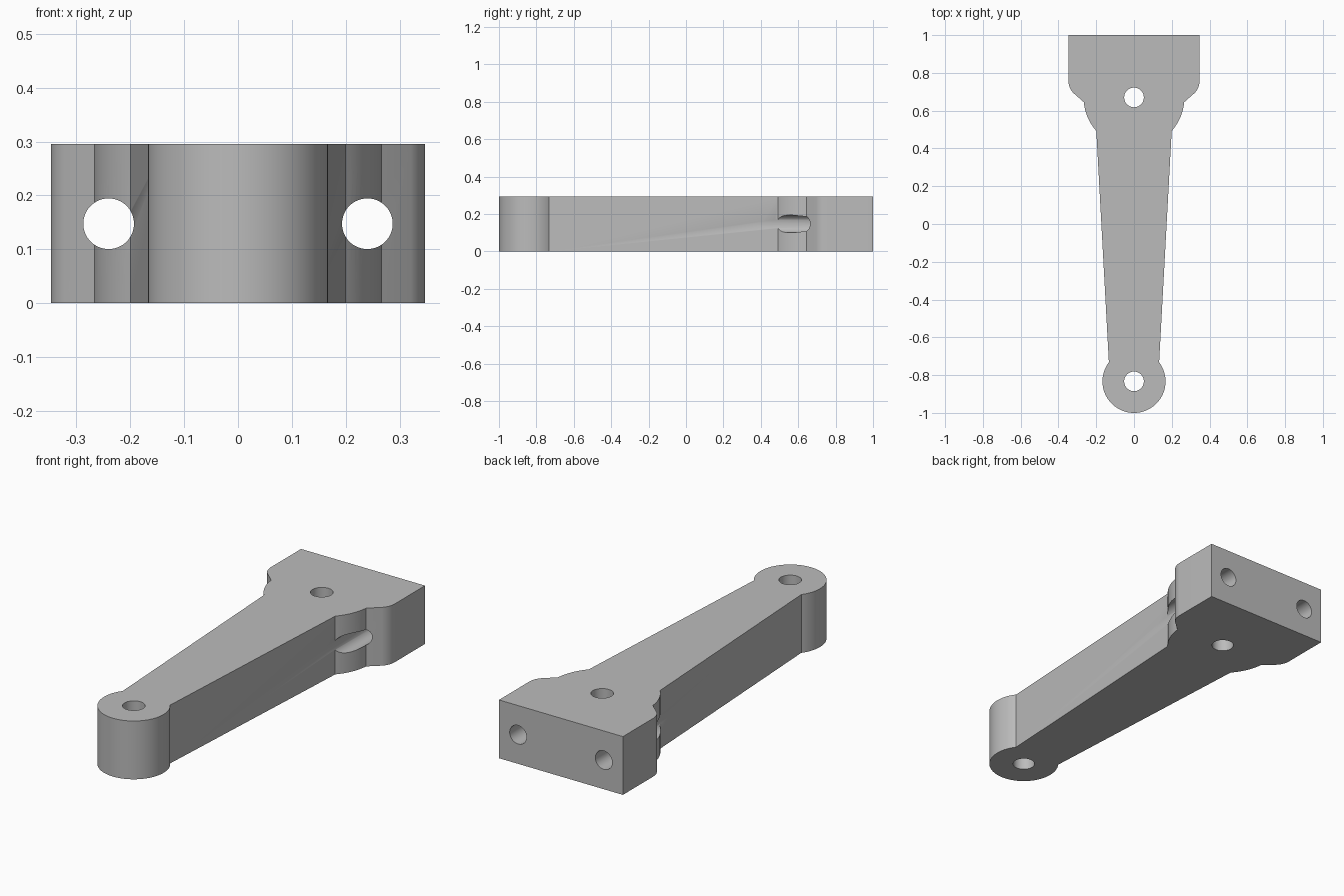
import bpy, bmesh, math
from mathutils import Vector, Matrix

cube = bpy.data.objects.get("Cube")
if cube:
    bpy.data.objects.remove(cube, do_unlink=True)

HEIGHT = 0.295
BOSS, BOSS_R = Vector((0, 0.67)), 0.267     # round boss at the wide end
EYE, EYE_R = Vector((0, -0.833)), 0.167     # round eye at the narrow end
PIN_R, BOLT_R, BOLT_X = 0.052, 0.047, 0.24

metal = bpy.data.materials.new("plain grey")
metal.use_nodes = True
grey = (0.5, 0.5, 0.5, 1)
metal.diffuse_color = grey
metal.node_tree.nodes["Principled BSDF"].inputs["Base Color"].default_value = grey


def arc(centre, radius, start, end, steps):
    """Points along an arc, angles in radians."""
    angles = [start + (end - start) * i / steps for i in range(steps + 1)]
    return [centre + radius * Vector((math.cos(a), math.sin(a))) for a in angles]


def angle_at(centre, x, y):
    return math.atan2(y - centre.y, x - centre.x)


def add_object(name, bm):
    mesh = bpy.data.meshes.new(name)
    bm.to_mesh(mesh)
    bm.free()
    obj = bpy.data.objects.new(name, mesh)
    bpy.context.collection.objects.link(obj)
    mesh.materials.append(metal)
    return obj


def cylinder(name, radius, depth, matrix):
    bm = bmesh.new()
    bmesh.ops.create_cone(bm, cap_ends=True, segments=64, radius1=radius,
                          radius2=radius, depth=depth, matrix=matrix)
    return add_object(name, bm)


# Right-hand outline from the eye tip up to the mounting face
half = arc(EYE, EYE_R, -math.pi / 2, angle_at(EYE, 0.133, -0.732), 40)
half += arc(BOSS, BOSS_R, angle_at(BOSS, 0.2, 0.492), angle_at(BOSS, 0.265, 0.645), 12)
corner_r = 0.09
half += arc(Vector((0.347 - corner_r, 0.757)), corner_r, -math.pi / 4, 0, 10)
half.append(Vector((0.347, 1)))
outline = half + [Vector((-p.x, p.y)) for p in reversed(half[1:])]

# Arm body extruded from the outline
bm = bmesh.new()
base = bm.faces.new([bm.verts.new((p.x, p.y, 0)) for p in outline])
top = bmesh.ops.extrude_face_region(bm, geom=[base])["geom"]
bmesh.ops.translate(bm, vec=(0, 0, HEIGHT),
                    verts=[v for v in top if isinstance(v, bmesh.types.BMVert)])
bmesh.ops.recalc_face_normals(bm, faces=bm.faces)
arm = add_object("lever_arm", bm)

# Vertical pin holes and lengthwise bolt holes
cutters = [cylinder("pin_hole_cutter", PIN_R, 1, Matrix.Translation((0, c.y, HEIGHT / 2)))
           for c in (BOSS, EYE)]
for side in (-1, 1):
    place = Matrix.Translation((side * BOLT_X, 0.3, HEIGHT / 2))
    cutters.append(cylinder("bolt_hole_cutter", BOLT_R, 2,
                            place @ Matrix.Rotation(math.pi / 2, 4, 'X')))

bpy.context.view_layer.objects.active = arm
for cutter in cutters:
    cut = arm.modifiers.new("hole", 'BOOLEAN')
    cut.operation, cut.solver, cut.object = 'DIFFERENCE', 'EXACT', cutter
    bpy.ops.object.modifier_apply(modifier=cut.name)
    bpy.data.objects.remove(cutter, do_unlink=True)

# Smooth the round walls, keep the edges sharp
bpy.ops.object.select_all(action='DESELECT')
arm.select_set(True)
bpy.ops.object.shade_smooth_by_angle(angle=math.radians(30))
